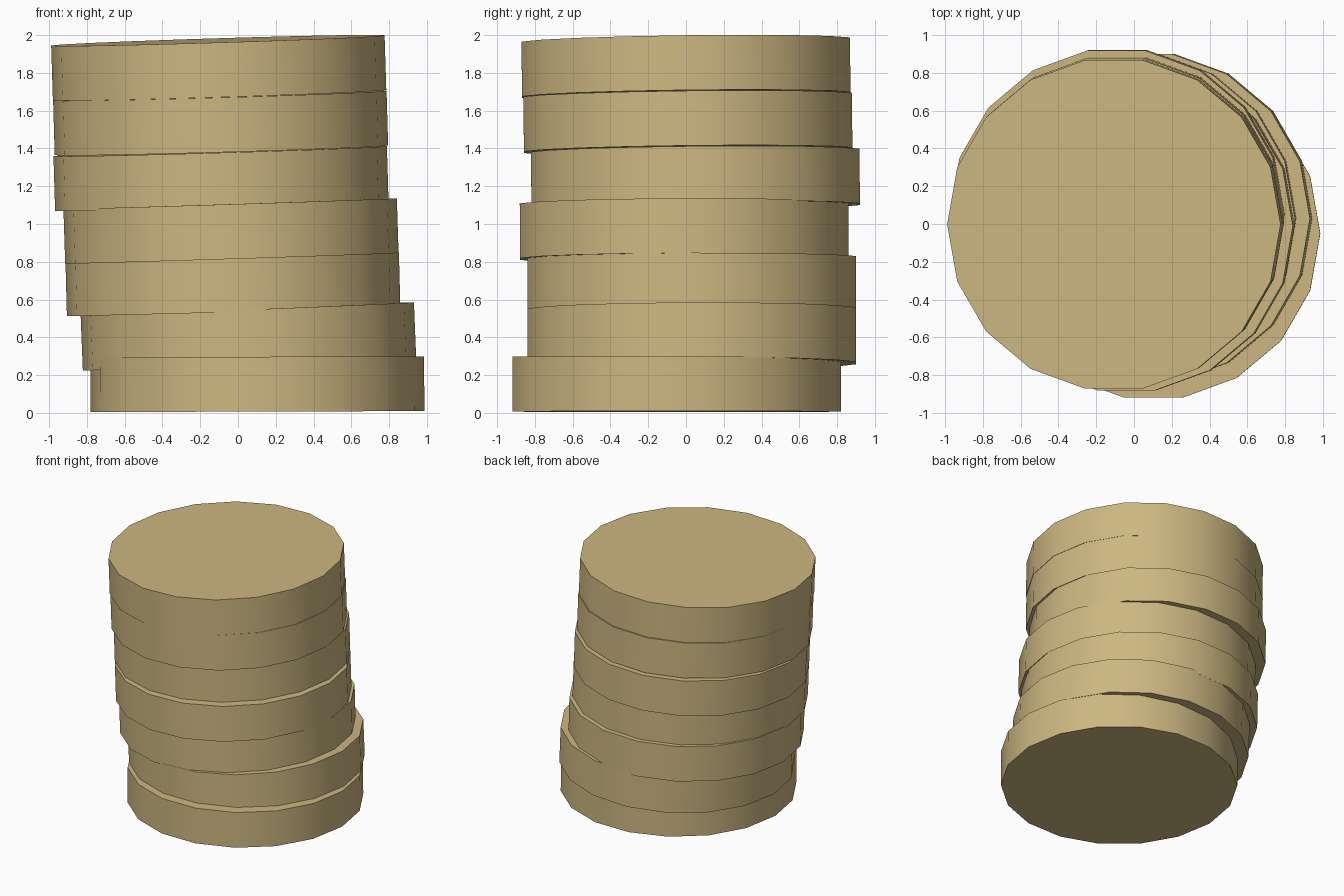
import bpy
import math

if "Cube" in bpy.data.objects:
    bpy.data.objects.remove(bpy.data.objects["Cube"])

# One flat colour for every disc
gold = bpy.data.materials.new("pale_gold")
gold.diffuse_color = (0.61, 0.475, 0.22, 1)
gold.use_nodes = True
gold.node_tree.nodes["Principled BSDF"].inputs["Base Color"].default_value = gold.diffuse_color

RADIUS, THICKNESS, SIDES = 0.883, 0.29, 18

# Disc centre (x, y, z), then how far the disc rises per unit of x and of y
discs = [
    (0.103, -0.05, 0.152, 0.003, 0.000),
    (0.055, 0.03, 0.405, 0.040, 0.004),
    (-0.027, 0.03, 0.680, 0.026, 0.002),
    (-0.037, -0.01, 0.963, 0.032, 0.004),
    (-0.090, 0.05, 1.241, 0.030, 0.010),
    (-0.092, 0.01, 1.535, 0.029, 0.012),
    (-0.102, 0.00, 1.827, 0.031, 0.013),
]


def add_disc(index, x, y, z, slope_x, slope_y):
    """A thick, slightly tilted coin with smooth sides and flat caps."""
    bpy.ops.mesh.primitive_cylinder_add(
        vertices=SIDES, radius=RADIUS, depth=THICKNESS, location=(x, y, z),
        rotation=(math.atan(slope_y), -math.atan(slope_x), 0))
    disc = bpy.context.object
    disc.name = f"stacked_coin_{index}"
    # turn the mesh so a corner points along +x
    for v in disc.data.vertices:
        a = math.radians(90)
        px, py = v.co.x, v.co.y
        v.co.x = px * math.cos(a) - py * math.sin(a)
        v.co.y = px * math.sin(a) + py * math.cos(a)
    disc.data.materials.append(gold)
    bpy.ops.object.shade_smooth_by_angle(angle=math.radians(30))


# Leaning stack of coins
for i, values in enumerate(discs, 1):
    add_disc(i, *values)
